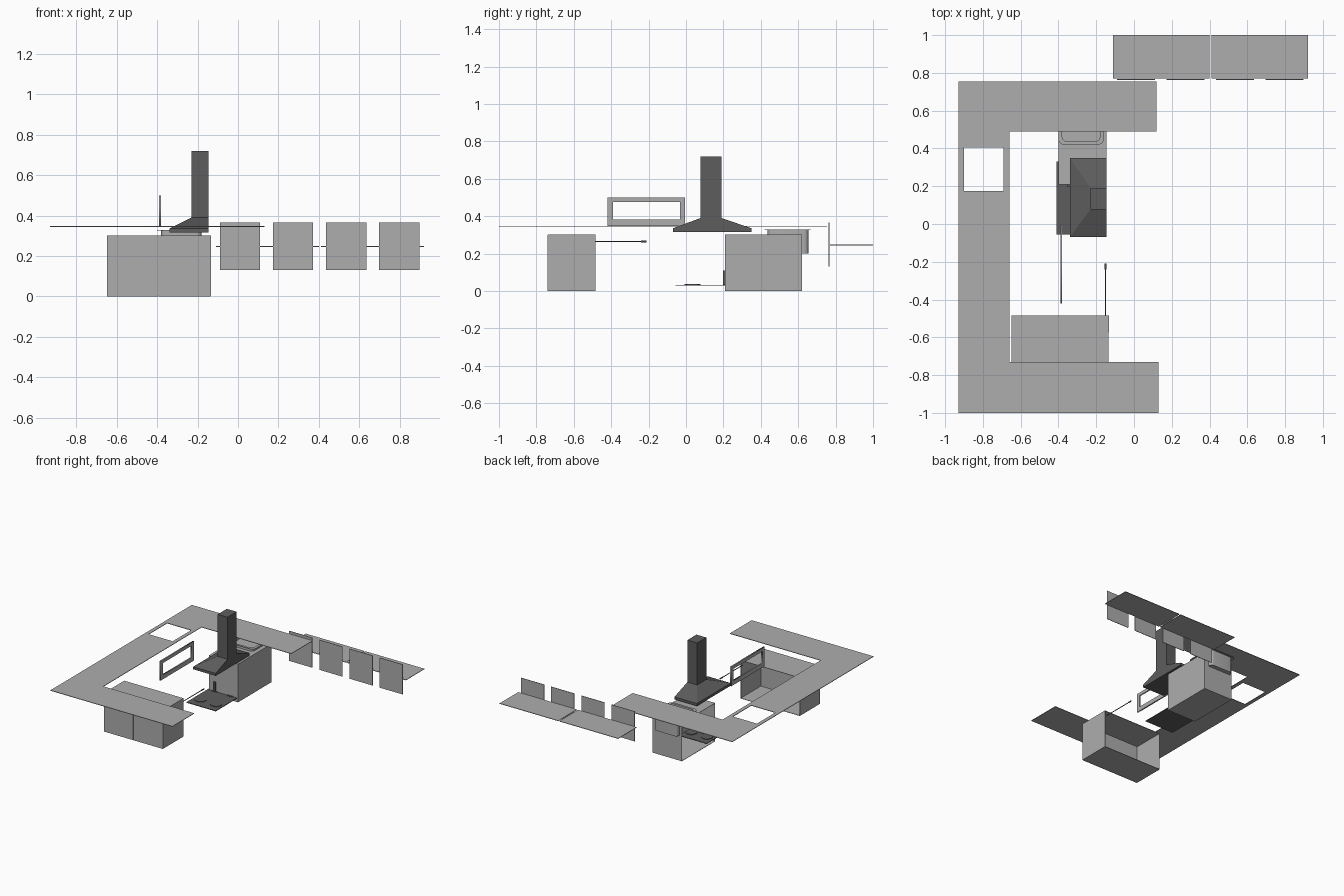
import bpy, bmesh, math
from mathutils import Matrix, Vector

cube = bpy.data.objects.get("Cube")
if cube:
    bpy.data.objects.remove(cube, do_unlink=True)


def material(name, value):
    m = bpy.data.materials.new(name)
    m.use_nodes = True
    col = (value, value, value, 1)
    m.diffuse_color = col
    m.node_tree.nodes["Principled BSDF"].inputs["Base Color"].default_value = col
    return m


LIGHT = material("light grey", 0.42)
DARK = material("dark grey", 0.11)
T = 0.004  # sheet thickness


def add(name, bm, mat):
    bmesh.ops.recalc_face_normals(bm, faces=bm.faces)
    me = bpy.data.meshes.new(name)
    bm.to_mesh(me)
    bm.free()
    me.materials.append(mat)
    ob = bpy.data.objects.new(name, me)
    bpy.context.collection.objects.link(ob)
    return ob


def box_bm(x, y, z):
    bm = bmesh.new()
    lo, hi = Vector((x[0], y[0], z[0])), Vector((x[1], y[1], z[1]))
    mat = Matrix.Translation((lo + hi) / 2) @ Matrix.Diagonal((*(hi - lo), 1))
    bmesh.ops.create_cube(bm, size=1, matrix=mat)
    return bm


def box(name, x, y, z, mat=LIGHT):
    return add(name, box_bm(x, y, z), mat)


def open_box(name, x, y, z, direction, thickness=T):
    """Hollow box missing the face that points in the given direction."""
    bm = box_bm(x, y, z)
    bm.normal_update()
    d = Vector(direction)
    gone = [f for f in bm.faces if f.normal.dot(d) > 0.9]
    bmesh.ops.delete(bm, geom=gone, context="FACES")
    ob = add(name, bm, LIGHT)
    mod = ob.modifiers.new("walls", "SOLIDIFY")
    mod.thickness = thickness
    mod.offset = 0
    return ob


def sheet(name, outlines, depth, matrix):
    """Flat outline with holes, given a small thickness."""
    cu = bpy.data.curves.new(name, "CURVE")
    cu.dimensions = "2D"
    cu.fill_mode = "BOTH"
    cu.extrude = depth / 2
    for pts in outlines:
        sp = cu.splines.new("POLY")
        sp.points.add(len(pts) - 1)
        for p, (u, v) in zip(sp.points, pts):
            p.co = (u, v, 0, 1)
        sp.use_cyclic_u = True
    tmp = bpy.data.objects.new(name + "_outline", cu)
    bpy.context.collection.objects.link(tmp)
    dg = bpy.context.evaluated_depsgraph_get()
    me = bpy.data.meshes.new_from_object(tmp.evaluated_get(dg))
    bpy.data.objects.remove(tmp, do_unlink=True)
    bm = bmesh.new()
    bm.from_mesh(me)
    bmesh.ops.remove_doubles(bm, verts=bm.verts, dist=1e-5)
    bm.transform(matrix)
    return add(name, bm, LIGHT)


def rect(u0, u1, v0, v1):
    return [(u0, v0), (u1, v0), (u1, v1), (u0, v1)]


def rounded(u0, u1, v0, v1, r, steps=5):
    pts = []
    corners = [(u1 - r, v1 - r), (u0 + r, v1 - r), (u0 + r, v0 + r), (u1 - r, v0 + r)]
    for i, (cu, cv) in enumerate(corners):
        for k in range(steps + 1):
            a = math.pi / 2 * (i + k / steps)
            pts.append((cu + r * math.cos(a), cv + r * math.sin(a)))
    return pts


def rod(name, start, end, r, mat, sides=16):
    a, b = Vector(start), Vector(end)
    bm = bmesh.new()
    turn = (b - a).to_track_quat("Z", "Y").to_matrix().to_4x4()
    bmesh.ops.create_cone(bm, cap_ends=True, segments=sides, radius1=r, radius2=r,
                          depth=(b - a).length, matrix=Matrix.Translation((a + b) / 2) @ turn)
    return add(name, bm, mat)


# U-shaped worktop with a sink cutout
u_shape = [(-0.93, -1), (0.13, -1), (0.13, -0.73), (-0.66, -0.73),
           (-0.66, 0.49), (0.12, 0.49), (0.12, 0.755), (-0.93, 0.755)]
sheet("worktop", [u_shape, rect(-0.9, -0.69, 0.175, 0.405)], T,
      Matrix.Translation((0, 0, 0.346)))

# Base cabinets, each open on its rear side
open_box("front_cabinet", (-0.648, -0.135), (-0.736, -0.485), (0.002, 0.3), (0, 1, 0))
open_box("sink_cabinet", (-0.4, -0.147), (0.21, 0.62), (0.002, 0.3), (-1, 0, 0))
for side, x0, x1 in (("right", -0.648, -0.393), ("left", -0.39, -0.135)):
    box(side + "_cabinet_door", (x0, x1), (-0.74, -0.736), (0, 0.3))

# Wall shelves and their hanging doors
for i in range(2):
    x = -0.11 + i * 0.52
    box(f"wall_shelf_{i + 1}", (x, x + 0.51), (0.77, 1), (0.244, 0.248))
for i, x in enumerate((-0.09, 0.172, 0.435, 0.697)):
    box(f"wall_door_{i + 1}", (x, x + 0.2), (0.763, 0.767), (0.13, 0.365))

# Upright window frame; local axes map to y and z
upright = Matrix(((0, 0, 1, -0.385), (1, 0, 0, 0), (0, 1, 0, 0), (0, 0, 0, 1)))
sheet("window_frame", [rect(-0.42, -0.005, 0.348, 0.5), rect(-0.39, -0.033, 0.382, 0.475)],
      0.01, upright)

# Sink: rounded rim and rounded basin
rim = rounded(-0.4, -0.16, 0.42, 0.665, 0.03)
bowl = rounded(-0.38, -0.18, 0.437, 0.655, 0.025)
sheet("sink_rim", [rim, bowl], T, Matrix.Translation((0, 0, 0.327)))
bm = bmesh.new()
floor = bm.faces.new([bm.verts.new((x, y, 0.2)) for x, y in bowl])
walls = bmesh.ops.extrude_edge_only(bm, edges=floor.edges[:])
bmesh.ops.translate(bm, vec=(0, 0, 0.127),
                    verts=[v for v in walls["geom"] if isinstance(v, bmesh.types.BMVert)])
add("sink_basin", bm, LIGHT)

# Cooktop, burner rings and control post
box("cooktop", (-0.41, -0.155), (-0.055, 0.33), (0.028, 0.033), DARK)
for i, x in enumerate((-0.35, -0.215)):
    for j, y in enumerate((0.035, 0.24)):
        rod(f"burner_{i}_{j}", (x, y, 0.033), (x, y, 0.037), 0.042, DARK, 24)
box("control_post", (-0.355, -0.338), (0.198, 0.209), (0.033, 0.11), DARK)

# Extractor hood: lip, sloping canopy and flue in one stacked loft
levels = [(0.315, -0.34, -0.07, 0.35), (0.335, -0.34, -0.07, 0.35),
          (0.39, -0.23, 0.077, 0.19), (0.72, -0.23, 0.077, 0.19)]
bm = bmesh.new()
rings = [[bm.verts.new((u, v, z)) for u, v in rect(x, -0.145, y0, y1)]
         for z, x, y0, y1 in levels]
for a, b in zip(rings, rings[1:]):
    for k in range(4):
        n = (k + 1) % 4
        bm.faces.new((a[k], a[n], b[n], b[k]))
bm.faces.new(rings[0])
bm.faces.new(rings[-1])
add("extractor_hood", bm, DARK)

# Slim rod with a thicker tip
rod("rail", (-0.15, -0.487, 0.265), (-0.15, -0.21, 0.265), 0.003, DARK)
rod("rail_tip", (-0.15, -0.24, 0.265), (-0.15, -0.21, 0.265), 0.005, DARK)

# Smooth the round parts, keeping sharp edges
bpy.ops.object.select_all(action="DESELECT")
for ob in bpy.context.scene.objects:
    if ob.name.startswith(("burner", "rail", "sink_basin", "sink_rim")):
        ob.select_set(True)
        bpy.context.view_layer.objects.active = ob
bpy.ops.object.shade_smooth_by_angle(angle=math.radians(35))
